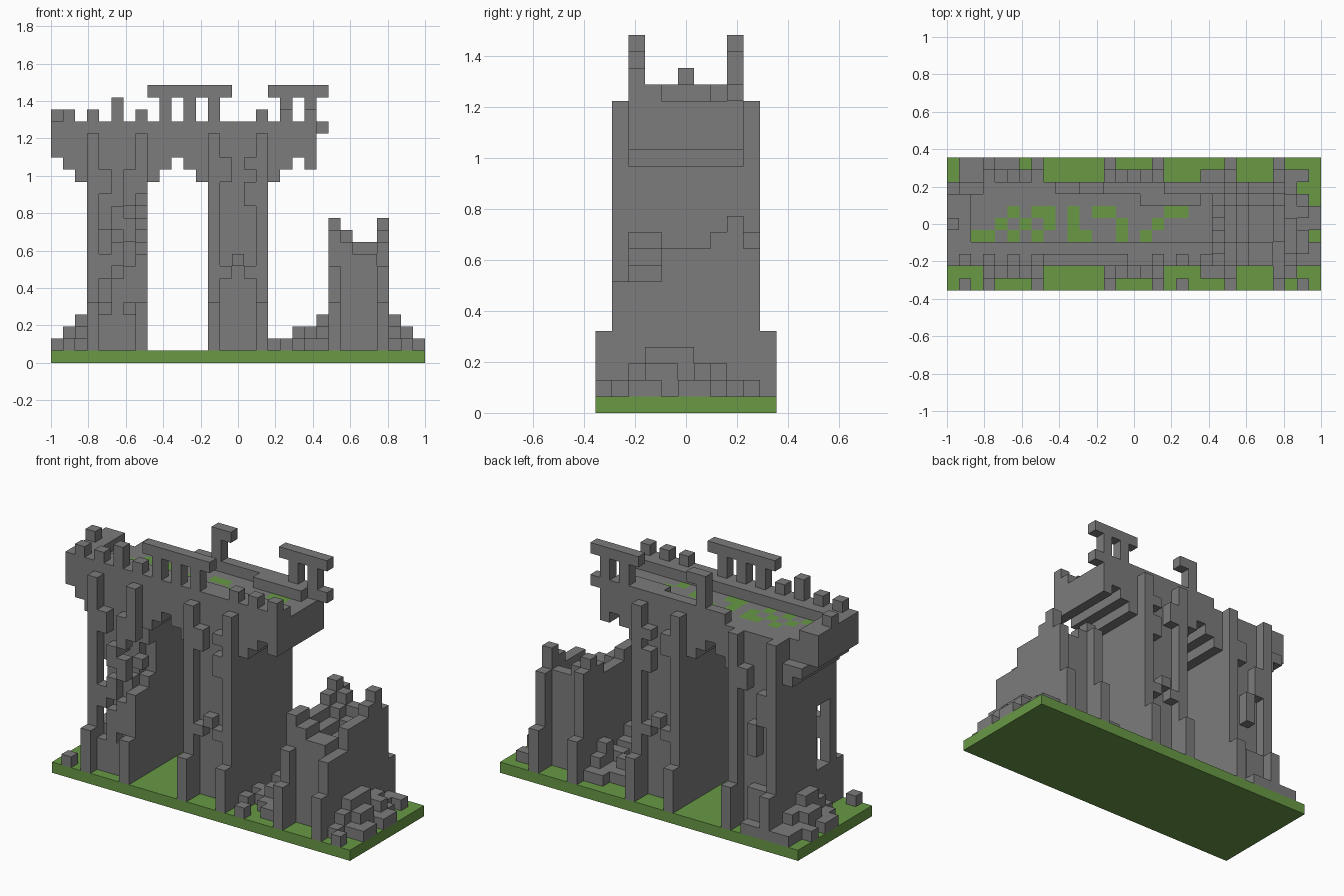
import bpy
import bmesh
from math import radians
from mathutils import Vector

cube = bpy.data.objects.get("Cube")
if cube:
    bpy.data.objects.remove(cube)

UNIT = 2 / 31                      # edge of one block
ORIGIN = Vector((-15.5, -5.5, 0))  # grid corner, in blocks


def material(name, colour):
    mat = bpy.data.materials.new(name)
    mat.use_nodes = True
    mat.diffuse_color = (*colour, 1)
    node = next(n for n in mat.node_tree.nodes if n.type == 'BSDF_PRINCIPLED')
    node.inputs["Base Color"].default_value = (*colour, 1)
    node.inputs["Roughness"].default_value = 0.9
    return mat


STONE = material("stone_grey", (0.2, 0.2, 0.2))
GRASS = material("grass_green", (0.14, 0.32, 0.06))


def box(x0, x1, y0, y1, z0, z1):
    """Set of grid cells, both ends included."""
    return {(x, y, z) for x in range(x0, x1 + 1)
            for y in range(y0, y1 + 1) for z in range(z0, z1 + 1)}


def build(name, cells, mats, moss=()):
    """Skin the outside of a set of cells; mossy cells get a green top."""
    bm = bmesh.new()
    for cell in sorted(cells):
        for axis in range(3):
            for sign in (-1, 1):
                n = Vector((0, 0, 0))
                n[axis] = sign
                beside = tuple(int(c + d) for c, d in zip(cell, n))
                if beside in cells:
                    continue
                u = Vector((0, 0, 0))
                u[(axis + 1) % 3] = 1
                w = n.cross(u)
                mid = Vector(cell) + Vector((.5, .5, .5)) + n / 2 + ORIGIN
                ring = [(-1, -1), (1, -1), (1, 1), (-1, 1)]
                face = bm.faces.new([bm.verts.new((mid + u * a / 2 + w * b / 2) * UNIT)
                                     for a, b in ring])
                if n.z > 0 and cell[:2] in moss:
                    face.material_index = 1
    bmesh.ops.remove_doubles(bm, verts=bm.verts, dist=UNIT / 100)
    bmesh.ops.dissolve_limit(bm, angle_limit=radians(1), verts=bm.verts,
                             edges=bm.edges, delimit={'MATERIAL'})
    mesh = bpy.data.meshes.new(name)
    bm.to_mesh(mesh)
    bm.free()
    for mat in mats:
        mesh.materials.append(mat)
    obj = bpy.data.objects.new(name, mesh)
    bpy.context.collection.objects.link(obj)
    return obj


def pier(x0, top, buttress_top):
    """Pier body with two buttresses and stepped feet on each face."""
    cells = box(x0, x0 + 4, 2, 8, 1, top)
    for x in (x0, x0 + 4):
        for near, foot in ((1, 0), (9, 10)):
            cells |= box(x, x, near, near, 1, buttress_top)
            cells |= box(x, x, foot, foot, 1, 4)
    return cells


def columns(x, heights):
    """One row of rubble across the ground, a height for each y cell."""
    cells = set()
    for y, h in enumerate(heights):
        cells |= box(x, x, y, y, 1, int(h))
    return cells


# Ground slab
build("ground", box(0, 30, 0, 10, 0, 0), [GRASS])

# Left pier: broken front corner, gap in the outer wall, loose stones
left = pier(3, 16, 18)
left -= box(3, 4, 2, 3, 5, 10) | box(5, 5, 2, 2, 8, 11)
left -= box(7, 7, 1, 2, 9, 14) | box(6, 6, 2, 2, 10, 13) | box(7, 7, 3, 3, 10, 12)
left |= box(4, 6, 1, 1, 1, 3) | box(5, 5, 1, 1, 4, 6)
for x, z0, z1 in ((6, 5, 7), (4, 7, 8), (5, 8, 9), (6, 10, 11),
                  (5, 11, 12), (4, 14, 15), (6, 13, 15)):
    left |= box(x, x, 1, 1, z0, z1)
left |= box(7, 7, 2, 2, 11, 11) | box(7, 7, 1, 1, 14, 14)
left |= box(4, 5, 9, 9, 1, 4) | box(5, 5, 9, 9, 8, 10)
left |= box(4, 4, 9, 9, 11, 13) | box(6, 6, 9, 9, 14, 15)
build("left_pier", left, [STONE])

# Middle pier with a few projecting stones on both faces
middle = pier(13, 16, 18)
for y in (1, 9):
    middle |= box(14, 14, y, y, 15, 16) | box(16, 16, y, y, 13, 14)
    middle |= box(16, 16, y, y, 16, 16) | box(15, 15, y, y, 8, 8)
    middle |= box(14, 14, y, y, 7, 7) | box(16, 16, y, y, 7, 7)
build("middle_pier", middle, [STONE])

# Ruined pier: solid with a broken top, highest at the back corners
ruin = pier(23, 7, 7)
ridge = dict(zip(range(2, 9), (10, 10, 9, 9, 9, 10, 11)))
sag = {23: 0, 24: 1, 25: 2, 26: 2, 27: 0}
for x, drop in sag.items():
    for y, top in ridge.items():
        front_break = max(0, x - 24) if y < 4 else 0
        ruin |= box(x, x, y, y, 1, top - max(drop, front_break))
ruin |= box(23, 23, 9, 9, 1, 10) | box(27, 27, 9, 9, 1, 9)
build("ruined_pier", ruin, [STONE])

# Bridge deck: underside steps down into the arches, back left corner is broken
underside = [17, 16, 15] + [15] * 5 + [15, 16, 17, 16, 15] + [15] * 5 + [15, 16, 17, 16]
deck = set()
for x, low in enumerate(underside):
    deck |= box(x, x, 2, 8, low, 18)
deck -= box(0, 0, 8, 8, 15, 18) | box(1, 2, 8, 8, 17, 18)
moss = {(x, 4) for x in (2, 3, 5, 7, 10, 11, 14, 16)}
moss |= {(x, 5) for x in (4, 6, 8, 10, 14, 17)}
moss |= {(x, 6) for x in (5, 7, 8, 10, 12, 13, 18, 19)}
build("bridge_deck", deck, [STONE, GRASS], moss)

# Parapet walls, the back one surviving only over the right part
parapet = box(0, 21, 2, 3, 19, 19) | box(9, 22, 8, 8, 19, 19)
parapet |= box(0, 1, 2, 7, 19, 19) | box(16, 20, 7, 7, 19, 19)
build("parapet", parapet, [STONE])

# Battlements along the front, with posts carrying the remaining lintels
merlons = box(0, 0, 5, 5, 20, 20) | box(11, 11, 8, 8, 20, 21)
for x in (1, 3, 5, 7, 9, 11, 13, 17, 19, 21):
    merlons |= box(x, x, 2, 2, 20, 21 if x in (5, 9, 11, 13) else 20)
for x in (19, 21):
    merlons |= box(x, x, 8, 8, 20, 21)
build("battlements", merlons, [STONE])
lintels = box(8, 14, 2, 2, 22, 22) | box(18, 22, 8, 8, 22, 22) | box(11, 12, 8, 8, 22, 22)
build("lintels", lintels, [STONE])

# Fallen rubble in heaps beside the piers
heaps = {
    "left_rubble": {0: "00000110100", 1: "10001122111", 2: "00012332211",
                    4: "00000000001", 5: "00000000001"},
    "middle_rubble": {18: "00101001000", 19: "10011101100",
                      20: "00121012100", 21: "01102121110", 22: "01232123210"},
    "right_rubble": {28: "01233322110", 29: "10122121010", 30: "00110110000"},
}
for name, rows in heaps.items():
    build(name, set().union(*(columns(x, h) for x, h in rows.items())), [STONE])
